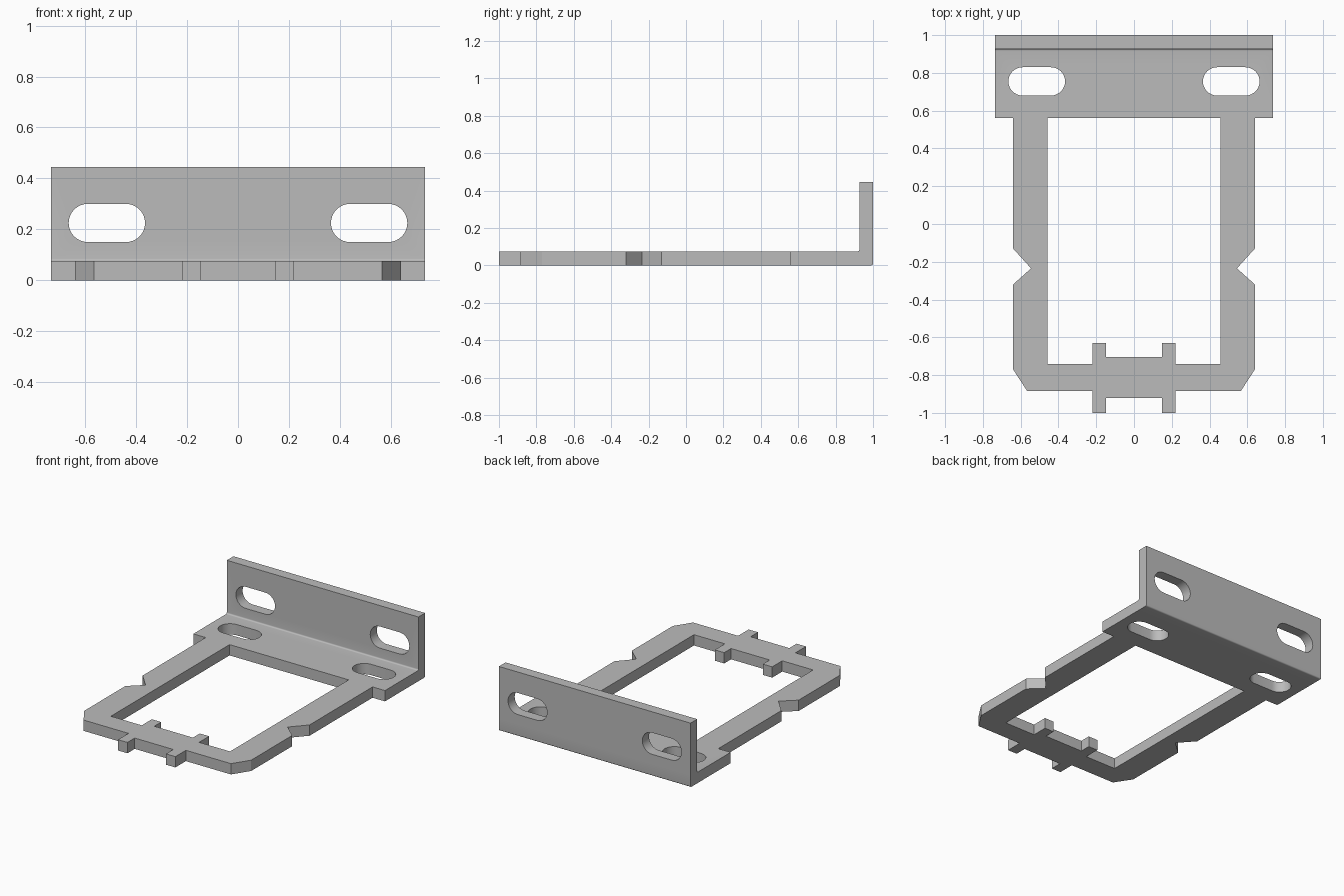
import bpy, bmesh
from math import sin, cos, pi
from mathutils import Vector

cube = bpy.data.objects.get("Cube")
if cube:
    bpy.data.objects.remove(cube, do_unlink=True)

HALF_W = 0.735          # half width of the mounting end
THICK = 0.075           # sheet thickness
FLANGE_Y, FLANGE_TOP = 0.927, 0.445
R = 0.01                # bend radius
BEND_Y, BEND_Z = FLANGE_Y - R, THICK + R


def mirrored(half):
    """Close a right-hand half outline with its mirror image."""
    return half + [(-x, y) for x, y in reversed(half)]


def arc(cx, cy, r, start, end, steps):
    return [(cx + r * cos(start + (end - start) * i / steps),
             cy + r * sin(start + (end - start) * i / steps))
            for i in range(steps + 1)]


def slot(cx, cy, half_len=0.15, r=0.075):
    d = half_len - r
    return (arc(cx + d, cy, r, -pi / 2, pi / 2, 16)
            + arc(cx - d, cy, r, pi / 2, 3 * pi / 2, 16))


def add_plate(bm, loops, place, depth):
    """Fill an outline with holes and extrude it along depth."""
    edges = []
    for loop in loops:
        verts = [bm.verts.new(place(a, b)) for a, b in loop]
        edges += [bm.edges.new((v, verts[i - 1])) for i, v in enumerate(verts)]
    filled = bmesh.ops.triangle_fill(bm, use_beauty=True, edges=edges)
    faces = [g for g in filled["geom"] if isinstance(g, bmesh.types.BMFace)]
    out = bmesh.ops.extrude_face_region(bm, geom=faces)
    moved = [g for g in out["geom"] if isinstance(g, bmesh.types.BMVert)]
    bmesh.ops.translate(bm, verts=moved, vec=Vector(depth))


bm = bmesh.new()

# Flat frame: stepped outline with notches, chamfers and tabs
outline = mirrored([
    (HALF_W, BEND_Y), (HALF_W, 0.56), (0.64, 0.56), (0.64, -0.13),
    (0.545, -0.235), (0.64, -0.32), (0.64, -0.77), (0.565, -0.885),
    (0.22, -0.885), (0.22, -1), (0.148, -1), (0.148, -0.92)])
window = mirrored([
    (0.457, 0.56), (0.457, -0.74), (0.22, -0.74),
    (0.22, -0.63), (0.148, -0.63), (0.148, -0.705)])
add_plate(bm, [outline, window, slot(-0.515, 0.755), slot(0.515, 0.755)],
          lambda x, y: (x, y, 0), (0, 0, THICK))

# Upright flange with two slots
flange = mirrored([(HALF_W, BEND_Z), (HALF_W, FLANGE_TOP)])
add_plate(bm, [flange, slot(-0.515, 0.225), slot(0.515, 0.225)],
          lambda x, z: (x, FLANGE_Y, z), (0, 1 - FLANGE_Y, 0))

# Rounded bend joining frame and flange
bend = (arc(BEND_Y, BEND_Z, R, -pi / 2, 0, 6) + [(1, BEND_Z)]
        + arc(1 - R, R, R, 0, -pi / 2, 6) + [(BEND_Y, 0)])
add_plate(bm, [bend], lambda y, z: (-HALF_W, y, z), (2 * HALF_W, 0, 0))

# Remove the inner joint faces and weld into one sheet
joints = [f for f in bm.faces
          if all(abs(v.co.y - BEND_Y) < 1e-4 for v in f.verts)
          or all(abs(v.co.z - BEND_Z) < 1e-4 for v in f.verts)]
bmesh.ops.delete(bm, geom=joints, context="FACES")
bmesh.ops.remove_doubles(bm, verts=bm.verts[:], dist=1e-4)
bmesh.ops.recalc_face_normals(bm, faces=bm.faces[:])

mesh = bpy.data.meshes.new("mounting_bracket")
bm.to_mesh(mesh)
bm.free()
bracket = bpy.data.objects.new("mounting_bracket", mesh)
bpy.context.collection.objects.link(bracket)

# Plain grey metal
grey = bpy.data.materials.new("grey_metal")
grey.use_nodes = True
colour = (0.5, 0.5, 0.5, 1)
grey.diffuse_color = colour
grey.node_tree.nodes["Principled BSDF"].inputs["Base Color"].default_value = colour
mesh.materials.append(grey)

bpy.ops.object.select_all(action="DESELECT")
bracket.select_set(True)
bpy.context.view_layer.objects.active = bracket
bpy.ops.object.shade_smooth_by_angle(angle=pi / 6)
